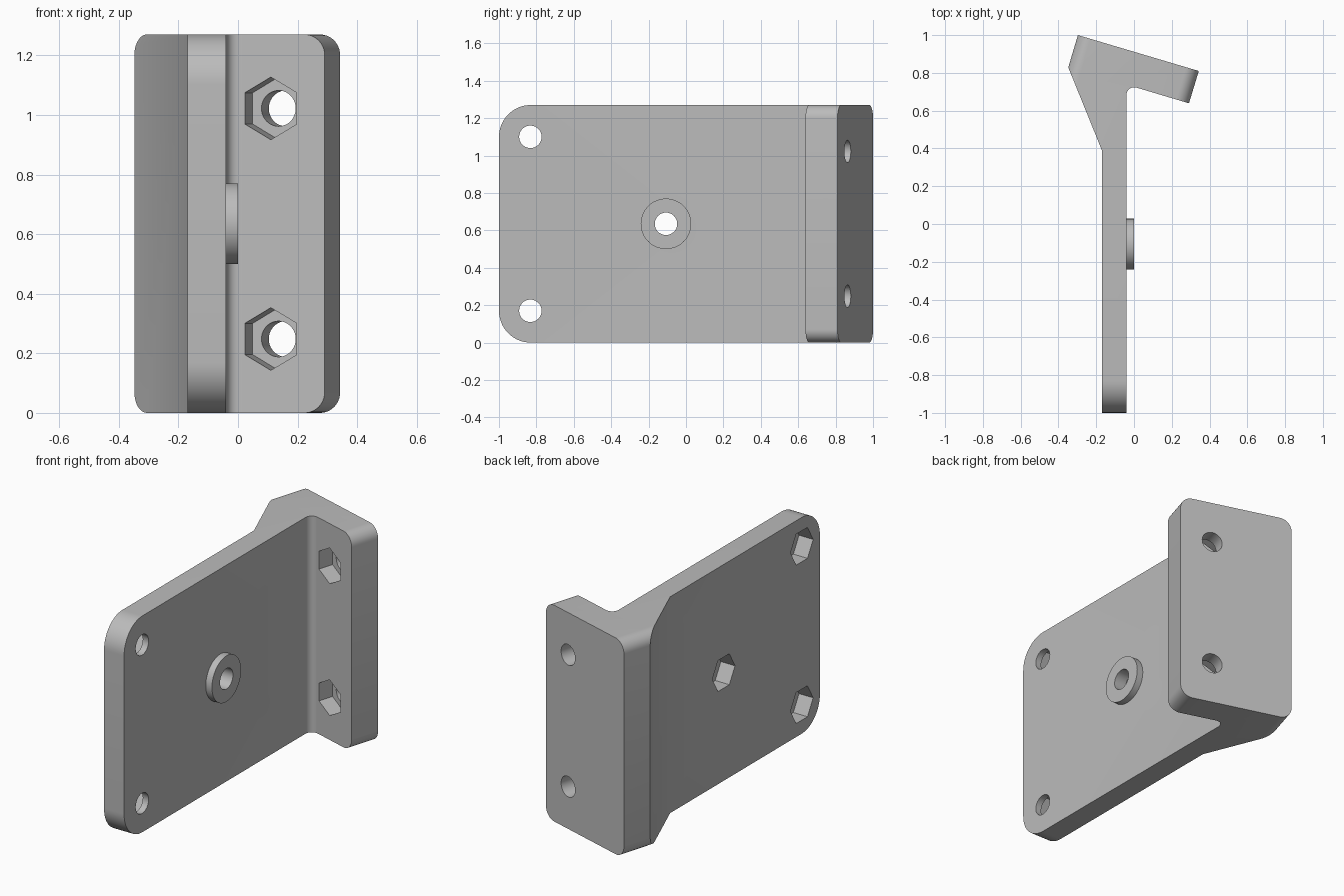
import bpy
import bmesh
from mathutils import Matrix, Vector

cube = bpy.data.objects.get("Cube")
if cube:
    bpy.data.objects.remove(cube, do_unlink=True)

HEIGHT = 1.27
MID = HEIGHT / 2
HOLE_R, NUT_R, NUT_DEPTH = 0.06, 0.105, 0.092
X, Y, Z = Vector((1, 0, 0)), Vector((0, 1, 0)), Vector((0, 0, 1))

grey = bpy.data.materials.new("plain grey")
grey.use_nodes = True
grey.diffuse_color = (0.5, 0.5, 0.5, 1)
grey.node_tree.nodes["Principled BSDF"].inputs["Base Color"].default_value = (0.5, 0.5, 0.5, 1)


def make_object(name, bm):
    bmesh.ops.recalc_face_normals(bm, faces=bm.faces)
    mesh = bpy.data.meshes.new(name)
    bm.to_mesh(mesh)
    bm.free()
    mesh.materials.append(grey)
    obj = bpy.data.objects.new(name, mesh)
    bpy.context.collection.objects.link(obj)
    return obj


def prism(name, start, end, radius, sides, point_dir):
    """Straight prism from start to end, with one corner along point_dir."""
    axis = (end - start).normalized()
    rot = Matrix((point_dir.cross(axis), point_dir, axis)).transposed().to_4x4()
    bm = bmesh.new()
    bmesh.ops.create_cone(bm, cap_ends=True, segments=sides, radius1=radius, radius2=radius,
                          depth=(end - start).length,
                          matrix=Matrix.Translation((start + end) / 2) @ rot)
    return make_object(name, bm)


def combine(target, tool, operation):
    """Boolean the tool into the target and delete the tool."""
    mod = target.modifiers.new("join", 'BOOLEAN')
    mod.object, mod.operation, mod.solver = tool, operation, 'EXACT'
    graph = bpy.context.evaluated_depsgraph_get()
    mesh = bpy.data.meshes.new_from_object(target.evaluated_get(graph))
    target.modifiers.clear()
    target.data = mesh
    bpy.data.objects.remove(tool, do_unlink=True)


def round_edges(bm, test, radius, segments):
    edges = [e for e in bm.edges if test((e.verts[0].co + e.verts[1].co) / 2, e)]
    bmesh.ops.bevel(bm, geom=edges, offset=radius, offset_type='OFFSET', affect='EDGES',
                    segments=segments, profile=0.5, clamp_overlap=False)


# Bracket outline seen from above: long plate, gusset and tilted flange
inner_corner = Vector((-0.04, 0.738))
outline = [(-0.17, -1), (-0.04, -1), inner_corner, (0.291, 0.639),
           (0.343, 0.81), (-0.297, 1), (-0.348, 0.829), (-0.17, 0.39)]
bm = bmesh.new()
base = bm.faces.new([bm.verts.new((p[0], p[1], 0)) for p in outline])
extruded = bmesh.ops.extrude_face_region(bm, geom=[base])["geom"]
bmesh.ops.translate(bm, vec=Z * HEIGHT, verts=[v for v in extruded if isinstance(v, bmesh.types.BMVert)])
bmesh.ops.recalc_face_normals(bm, faces=bm.faces)


def is_level(e):
    return abs(e.verts[0].co.z - e.verts[1].co.z) < 0.01


# Inner fillet, large plate corners, small flange corners
round_edges(bm, lambda m, e: not is_level(e) and (m.xy - inner_corner).length < 0.01, 0.058, 8)
round_edges(bm, lambda m, e: is_level(e) and m.y < -0.99, 0.17, 16)
round_edges(bm, lambda m, e: is_level(e) and (m.x > 0.3 or m.x < -0.3) and m.y > 0.7, 0.07, 10)
bracket = make_object("bracket", bm)

# Raised round boss on the plate
boss_y = -0.107
combine(bracket, prism("boss", Vector((-0.08, boss_y, MID)), Vector((0, boss_y, MID)),
                       0.135, 64, Y), 'UNION')

# Each mount: centre on the nut side, drilling direction, corner direction of the nut
flange_dir = Vector((0.285, 0.959, 0)).normalized()
mounts = [(Vector((-0.17, boss_y, MID)), X, Y)]
for side in (-1, 1):
    mounts.append((Vector((-0.17, -0.832, MID + side * 0.465)), X, Y))
    mounts.append((Vector((0.11, 0.693, MID + side * 0.387)), flange_dir, Z))

# Through holes with hexagonal nut pockets
for centre, axis, point in mounts:
    combine(bracket, prism("nut_cutter", centre - axis * 0.05, centre + axis * NUT_DEPTH,
                           NUT_R, 6, point), 'DIFFERENCE')
    combine(bracket, prism("hole_cutter", centre - axis * 0.05, centre + axis * 0.3,
                           HOLE_R, 40, point), 'DIFFERENCE')

# Smooth curves, sharp edges
bpy.ops.object.select_all(action='DESELECT')
bracket.select_set(True)
bpy.context.view_layer.objects.active = bracket
bpy.ops.object.shade_smooth_by_angle(angle=0.52)
